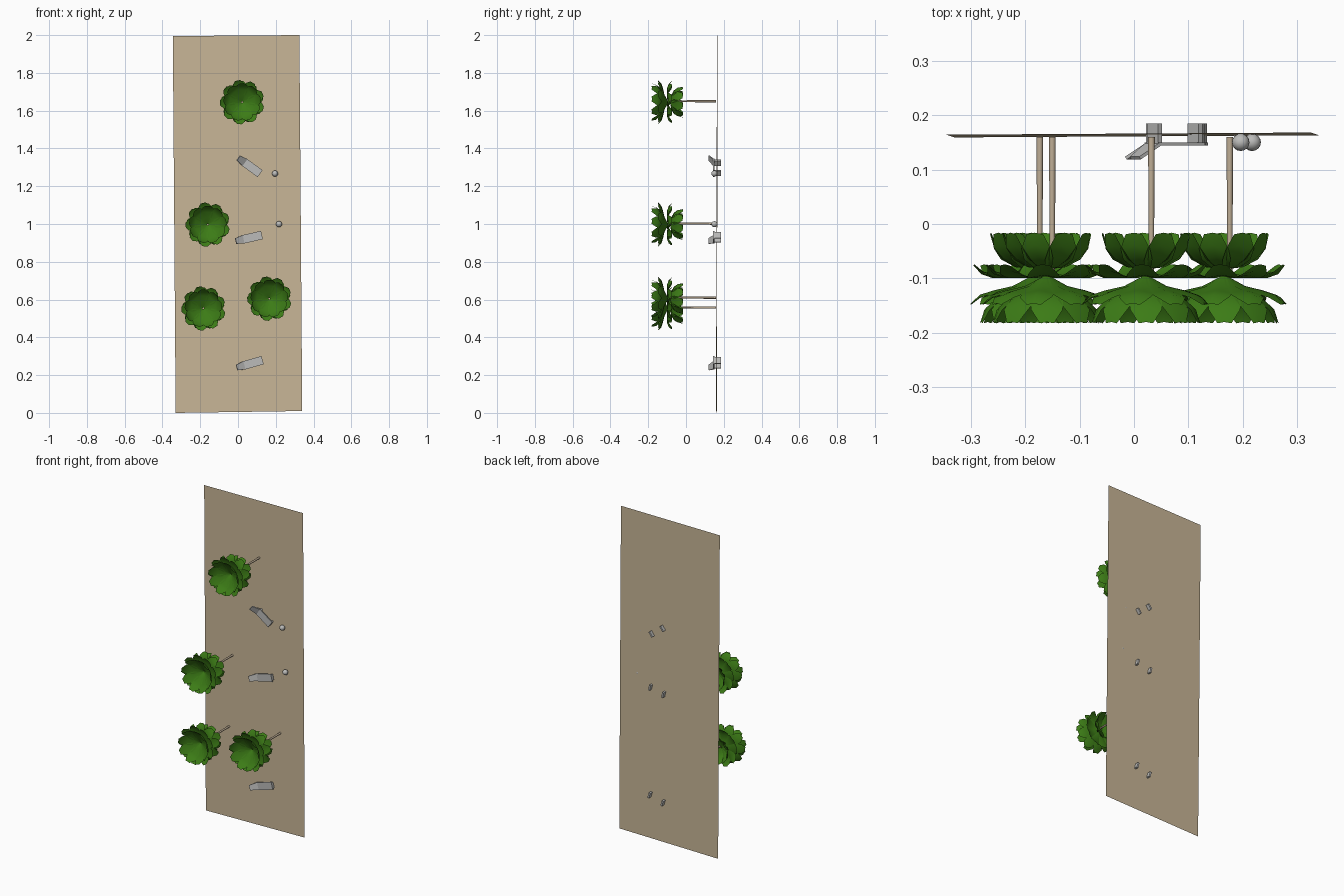
import bpy, bmesh, math
from mathutils import Vector, Matrix

if "Cube" in bpy.data.objects:
    bpy.data.objects.remove(bpy.data.objects["Cube"])


def mat(name, r, g, b):
    m = bpy.data.materials.new(name)
    m.diffuse_color = (r, g, b, 1)
    m.use_nodes = True
    m.node_tree.nodes["Principled BSDF"].inputs["Base Color"].default_value = m.diffuse_color
    return m


SAND = mat("sand", 0.58, 0.47, 0.31)
BARK = mat("pale bark", 0.52, 0.42, 0.30)
LEAF = mat("leaf green", 0.045, 0.20, 0.008)
GREY = mat("light grey", 0.50, 0.50, 0.49)


def finish(bm, name, m, smooth=None):
    me = bpy.data.meshes.new(name)
    bm.to_mesh(me)
    bm.free()
    me.materials.append(m)
    ob = bpy.data.objects.new(name, me)
    bpy.context.collection.objects.link(ob)
    if smooth:
        bpy.ops.object.select_all(action='DESELECT')
        ob.select_set(True)
        bpy.context.view_layer.objects.active = ob
        bpy.ops.object.shade_smooth_by_angle(angle=math.radians(smooth))
    return ob


def add_box(bm, centre, size, matrix):
    mx = matrix @ Matrix.Translation(centre) @ Matrix.Diagonal((*size, 1))
    return bmesh.ops.create_cube(bm, size=1, matrix=mx)["verts"]


# upright sand sheet
bm = bmesh.new()
corners = [(-0.33, 0.159, 0.0), (0.34, 0.163, 0.01), (0.325, 0.168, 2.0), (-0.345, 0.164, 1.995)]
bm.faces.new([bm.verts.new(c) for c in corners])
finish(bm, "sand_sheet", SAND)

# leaf tiers: (tip azimuth offset, profile of (radius, y, half width))
TIERS = [
    (0.00, [(0.004, -0.100, 0.004), (0.035, -0.118, 0.020), (0.066, -0.133, 0.030), (0.088, -0.152, 0.029), (0.099, -0.180, 0.013)]),
    (0.30, [(0.004, -0.095, 0.004), (0.040, -0.114, 0.020), (0.075, -0.122, 0.031), (0.100, -0.130, 0.029), (0.117, -0.146, 0.013)]),
    (0.10, [(0.004, -0.088, 0.004), (0.040, -0.096, 0.020), (0.072, -0.094, 0.031), (0.095, -0.087, 0.028), (0.111, -0.074, 0.013)]),
    (0.40, [(0.004, -0.082, 0.004), (0.030, -0.076, 0.018), (0.055, -0.060, 0.028), (0.071, -0.040, 0.028), (0.080, -0.016, 0.016)]),
]
COUNT = 9


def crown(name, x, z):
    bm = bmesh.new()
    for shift, profile in TIERS:
        for i in range(COUNT):
            a = 2 * math.pi * (i + shift) / COUNT + math.pi / 2
            out = Vector((math.cos(a), 0, math.sin(a)))
            side = Vector((-math.sin(a), 0, math.cos(a)))
            rows = []
            for r, y, w in profile:
                base = Vector((x, y, z)) + out * r
                # leaf edges bend slightly toward the open side
                lift = Vector((0, -0.18 * w, 0))
                rows.append([bm.verts.new(base + side * w * s + lift * abs(s)) for s in (-1, 0, 1)])
            for p, q in zip(rows, rows[1:]):
                for k in range(2):
                    bm.faces.new((p[k], p[k + 1], q[k + 1], q[k]))
    finish(bm, name, LEAF, 35)


def trunk(name, x, z):
    bm = bmesh.new()
    mx = Matrix.Translation((x, 0.035, z)) @ Matrix.Rotation(math.pi / 2, 4, 'X')
    bmesh.ops.create_cone(bm, cap_ends=True, segments=8, radius1=0.0062,
                          radius2=0.0045, depth=0.25, matrix=mx)
    finish(bm, name, BARK, 50)


for n, (x, z) in enumerate([(0.022, 1.645), (-0.160, 0.997), (0.166, 0.605), (-0.183, 0.553)], 1):
    crown(f"palm_crown_{n}", x, z)
    trunk(f"palm_trunk_{n}", x + 0.01, z + 0.005)


# loungers: long seat, two plate legs sunk through the sheet, raised tapered backrest
def lounger(n, x, z, angle):
    mx = Matrix.Translation((x, 0, z)) @ Matrix.Rotation(-math.radians(angle), 4, 'Y')
    bm = bmesh.new()
    add_box(bm, (0, 0.147, 0), (0.104, 0.006, 0.045), mx)
    for s in (-1, 1):
        add_box(bm, (s * 0.046, 0.167, 0), (0.010, 0.035, 0.034), mx)
    tilt = Matrix.Translation((-0.050, 0.146, 0)) @ Matrix.Rotation(math.radians(32), 4, 'Z')
    vs = add_box(bm, (-0.023, 0, 0), (0.048, 0.006, 0.044), mx @ tilt)
    inv = mx.inverted()
    for v in vs:
        p = inv @ v.co
        if p.x < -0.07:
            p.z *= 0.68
            v.co = mx @ p
    finish(bm, f"lounger_{n}", GREY)


lounger(1, 0.075, 1.297, -36)
lounger(2, 0.076, 0.930, 13)
lounger(3, 0.080, 0.265, 16)

# balls
for n, (x, z) in enumerate([(0.196, 1.267), (0.217, 0.999)], 1):
    bm = bmesh.new()
    bmesh.ops.create_uvsphere(bm, u_segments=16, v_segments=10, radius=0.016,
                              matrix=Matrix.Translation((x, 0.150, z)))
    finish(bm, f"ball_{n}", GREY, 40)
